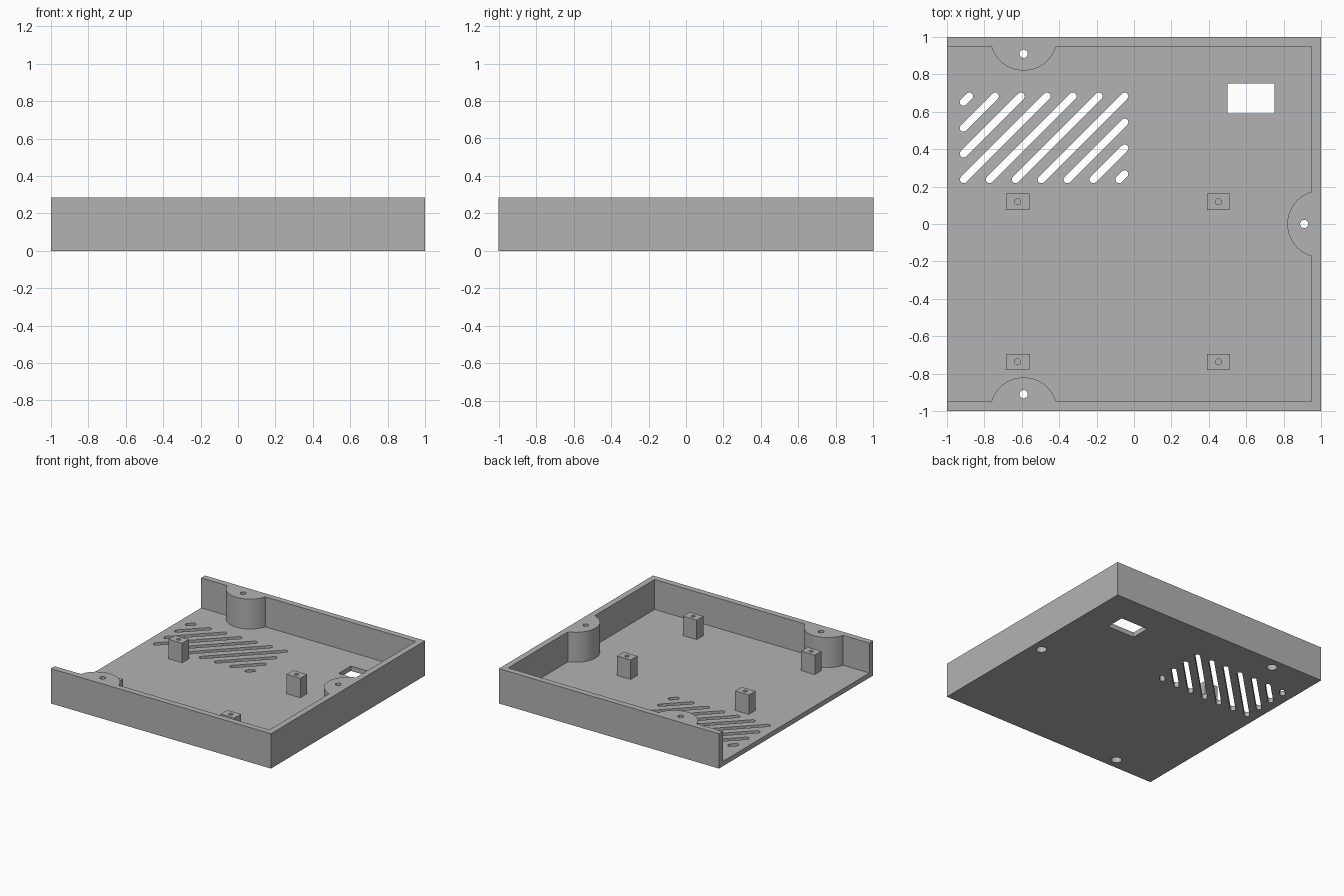
import bpy
import bmesh
import math
from mathutils import Matrix, Vector

if "Cube" in bpy.data.objects:
    bpy.data.objects.remove(bpy.data.objects["Cube"])

HEIGHT, FLOOR, WALL = 0.286, 0.04, 0.05

grey = bpy.data.materials.new("plain grey")
grey.use_nodes = True
grey.diffuse_color = (0.45, 0.45, 0.45, 1)
grey.node_tree.nodes["Principled BSDF"].inputs["Base Color"].default_value = (0.45, 0.45, 0.45, 1)


def add_object(name, bm):
    mesh = bpy.data.meshes.new(name)
    bm.to_mesh(mesh)
    bm.free()
    mesh.materials.append(grey)
    obj = bpy.data.objects.new(name, mesh)
    bpy.context.collection.objects.link(obj)
    return obj


def box(name, low, high):
    low, high = Vector(low), Vector(high)
    bm = bmesh.new()
    size = Matrix.Diagonal((high - low).to_4d())
    bmesh.ops.create_cube(bm, size=1, matrix=Matrix.Translation((low + high) / 2) @ size)
    return add_object(name, bm)


def cylinder(name, x, y, z0, z1, radius, segments=32):
    bm = bmesh.new()
    bmesh.ops.create_cone(bm, cap_ends=True, segments=segments, radius1=radius, radius2=radius,
                          depth=z1 - z0, matrix=Matrix.Translation((x, y, (z0 + z1) / 2)))
    return add_object(name, bm)


def slot(name, start, end, radius, z0, z1, steps=8):
    """Upright prism with a rounded-end outline."""
    angle = math.atan2(end[1] - start[1], end[0] - start[0])
    bm = bmesh.new()
    outline = []
    for centre, base in ((end, angle - math.pi / 2), (start, angle + math.pi / 2)):
        for i in range(steps + 1):
            a = base + math.pi * i / steps
            outline.append(bm.verts.new((centre[0] + radius * math.cos(a),
                                         centre[1] + radius * math.sin(a), z0)))
    face = bm.faces.new(outline)
    top = bmesh.ops.extrude_face_region(bm, geom=[face])["geom"]
    bmesh.ops.translate(bm, vec=(0, 0, z1 - z0),
                        verts=[v for v in top if isinstance(v, bmesh.types.BMVert)])
    bmesh.ops.recalc_face_normals(bm, faces=bm.faces)
    return add_object(name, bm)


def cut(target, cutter):
    """Subtract the cutter from the target, then discard it."""
    mod = target.modifiers.new("cut", "BOOLEAN")
    mod.operation, mod.solver, mod.object = "DIFFERENCE", "EXACT", cutter
    bpy.context.view_layer.update()
    graph = bpy.context.evaluated_depsgraph_get()
    mesh = bpy.data.meshes.new_from_object(target.evaluated_get(graph))
    target.modifiers.clear()
    target.data = mesh
    bpy.data.objects.remove(cutter)


def smooth(obj):
    bpy.ops.object.select_all(action="DESELECT")
    obj.select_set(True)
    bpy.context.view_layer.objects.active = obj
    bpy.ops.object.shade_smooth_by_angle(angle=math.radians(30))


# Tray hollowed by a cavity open on one side, leaving three round screw bosses
inner = 1 - WALL
tray = box("tray", (-1, -1, 0), (1, 1, HEIGHT))
cavity = box("cavity", (-1.1, -inner, FLOOR), (inner, inner, HEIGHT + 0.1))
bosses = [(-0.59, 1), (-0.59, -1), (1, 0)]
for x, y in bosses:
    cut(cavity, cylinder("boss", x, y, -0.1, HEIGHT + 0.2, 0.18, 64))
cut(tray, cavity)

# Screw holes with wider recesses underneath
for x, y in bosses:
    hx, hy = (x, y * 0.91) if y else (0.91, 0)
    cut(tray, cylinder("screw_hole", hx, hy, -0.1, HEIGHT + 0.1, 0.022))
    cut(tray, cylinder("screw_recess", hx, hy, -0.1, 0.14, 0.04))

# Diagonal vent slots, clipped to a rectangle
left, right, low, high = -0.912, -0.05, 0.238, 0.683
pitch = 0.1385
for k in range(10):
    offset = right - high + (k - 6) * pitch
    x0, x1 = max(left, offset + low), min(right, offset + high)
    cut(tray, slot("vent", (x0, x0 - offset), (x1, x1 - offset), 0.02, -0.1, 0.1))

# Rectangular opening in the floor
cut(tray, box("window", (0.5, 0.59, -0.1), (0.75, 0.75, 0.1)))
smooth(tray)

# Four mounting posts with blind holes
for side, x in (("right", -0.622), ("left", 0.451)):
    for end, y in (("back", 0.119), ("front", -0.737)):
        post = box(f"{end}_{side}_post", (x - 0.062, y - 0.043, FLOOR - 0.01),
                   (x + 0.062, y + 0.043, 0.2))
        cut(post, cylinder("pilot_hole", x, y, 0.1, 0.3, 0.016, 20))
        smooth(post)
